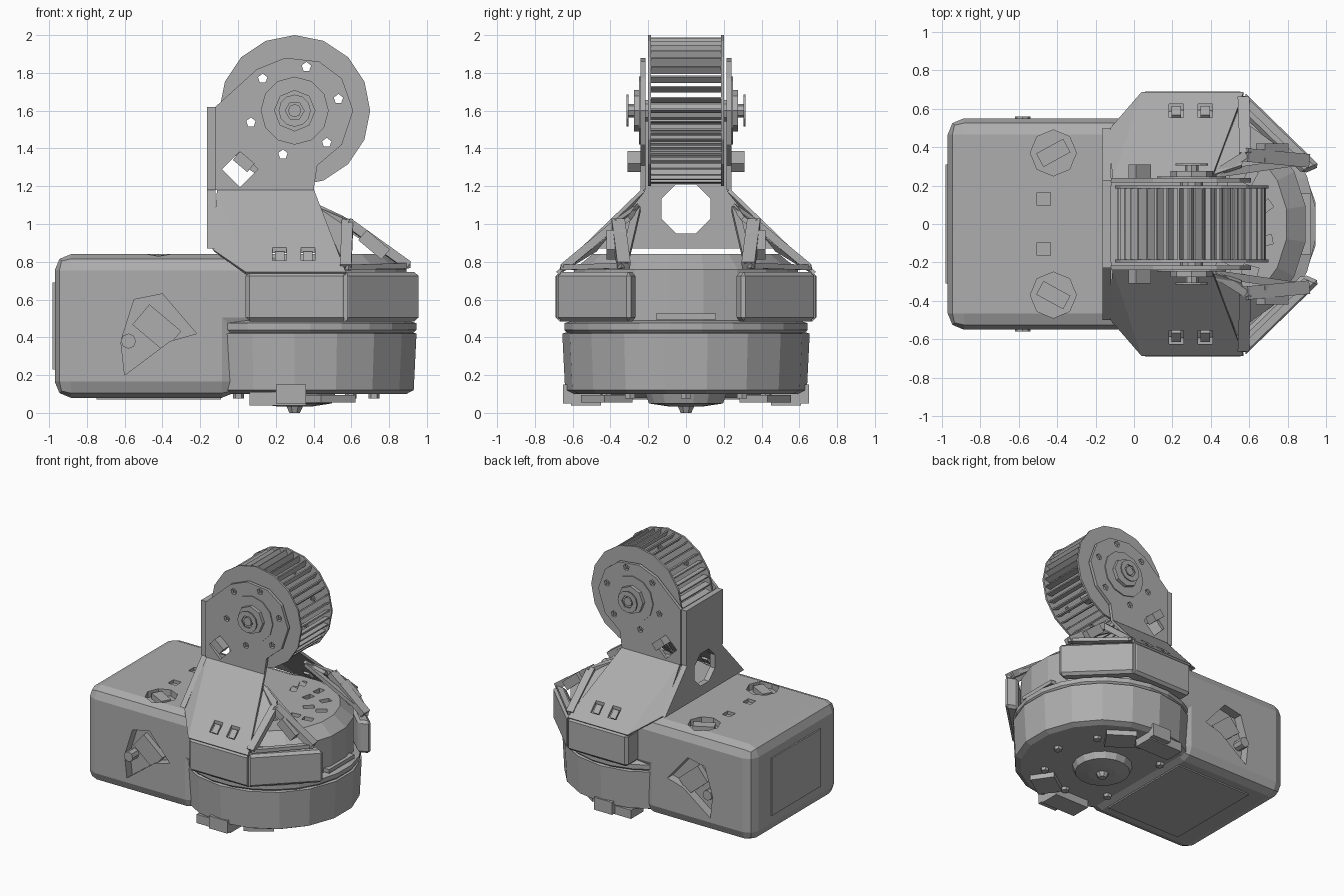
import bpy, bmesh, math
from mathutils import Vector, Matrix

old = bpy.data.objects.get("Cube")
if old:
    bpy.data.objects.remove(old, do_unlink=True)

grey = bpy.data.materials.new("plain_grey")
grey.use_nodes = True
grey.diffuse_color = (0.42, 0.42, 0.42, 1)
grey.node_tree.nodes["Principled BSDF"].inputs["Base Color"].default_value = (0.42, 0.42, 0.42, 1)

WX, WZ = 0.3, 1.6      # wheel axle
DX = 0.3               # drum axis


def finish(name, bm):
    bmesh.ops.recalc_face_normals(bm, faces=bm.faces)
    mesh = bpy.data.meshes.new(name)
    bm.to_mesh(mesh)
    bm.free()
    mesh.materials.append(grey)
    ob = bpy.data.objects.new(name, mesh)
    bpy.context.collection.objects.link(ob)
    return ob


def prism(name, pts, axis, a, b):
    """Extrude a flat outline along an axis: x uses (y,z), y uses (x,z), z uses (x,y)."""
    place = {"x": lambda p: (a, p[0], p[1]), "y": lambda p: (p[0], a, p[1]), "z": lambda p: (p[0], p[1], a)}[axis]
    bm = bmesh.new()
    face = bm.faces.new([bm.verts.new(place(p)) for p in pts])
    out = bmesh.ops.extrude_face_region(bm, geom=[face])
    step = Vector([(b - a) * (axis == k) for k in "xyz"])
    bmesh.ops.translate(bm, vec=step, verts=[v for v in out["geom"] if isinstance(v, bmesh.types.BMVert)])
    return finish(name, bm)


def circle(cx, cy, r, n, turn=0.0):
    return [(cx + r * math.cos(turn + math.tau * i / n), cy + r * math.sin(turn + math.tau * i / n)) for i in range(n)]


def box(name, centre, size, rot=None):
    bm = bmesh.new()
    bmesh.ops.create_cube(bm, size=1)
    m = Matrix.Translation(centre) @ (rot or Matrix()) @ Matrix.Diagonal((*size, 1))
    bmesh.ops.transform(bm, matrix=m, verts=bm.verts)
    return finish(name, bm)


def lathe(name, profile, cx, n):
    """Turn an (r,z) profile about the vertical line x = cx."""
    bm = bmesh.new()
    rings = [[bm.verts.new((x, y, z)) for x, y in circle(cx, 0, r, n, math.pi / n)] for r, z in profile]
    for lo, hi in zip(rings, rings[1:]):
        for i in range(n):
            j = (i + 1) % n
            bm.faces.new((lo[i], lo[j], hi[j], hi[i]))
    bm.faces.new(rings[0])
    bm.faces.new(rings[-1])
    return finish(name, bm)


def panel(name, faces, thick):
    bm = bmesh.new()
    for pts in faces:
        bm.faces.new([bm.verts.new(p) for p in pts])
    bmesh.ops.remove_doubles(bm, verts=bm.verts, dist=0.001)
    ob = finish(name, bm)
    modify(ob, "SOLIDIFY", thickness=thick, offset=0)
    return ob


def modify(ob, kind, **settings):
    mod = ob.modifiers.new(kind.title(), kind)
    for key, value in settings.items():
        setattr(mod, key, value)
    with bpy.context.temp_override(object=ob, active_object=ob):
        bpy.ops.object.modifier_apply(modifier=mod.name)
    return ob


def cut(ob, *cutters):
    for c in cutters:
        c.hide_render = True
        modify(ob, "BOOLEAN", operation="DIFFERENCE", object=c, solver="EXACT")
        bpy.data.objects.remove(c, do_unlink=True)


def mirror(ob):
    return modify(ob, "MIRROR", use_axis=(False, True, False), use_mirror_merge=False)


def join(name, parts):
    with bpy.context.temp_override(active_object=parts[0], object=parts[0], selected_editable_objects=parts):
        bpy.ops.object.join()
    parts[0].name = name
    return parts[0]


# Rear housing with side pockets and round top wells
body = prism("rear_housing", [(-0.97, 0.08), (0, 0.08), (0, 0.42), (0.35, 0.42), (0.35, 0.84), (-0.97, 0.84)],
             "y", -0.55, 0.55)
modify(body, "BEVEL", width=0.085, segments=2, limit_method="ANGLE")
pocket = [(-0.55, 0.6), (-0.4, 0.63), (-0.22, 0.42), (-0.36, 0.38), (-0.6, 0.2), (-0.62, 0.38)]
for s in (-1, 1):
    cut(body, prism("pocket_cutter", pocket, "y", s * 0.48, s * 0.7),
        prism("well_cutter", circle(-0.42, s * 0.37, 0.12, 8), "z", 0.79, 0.95),
        box("slot_cutter", (-0.47, s * 0.13, 0.84), (0.07, 0.07, 0.05)))
mirror(box("pocket_bar", (-0.43, 0.5, 0.45), (0.22, 0.05, 0.14), Matrix.Rotation(0.7, 4, "Y")))
mirror(prism("pocket_screw", circle(-0.58, 0.38, 0.04, 8), "y", 0.47, 0.56))
mirror(box("well_latch", (-0.42, 0.37, 0.81), (0.16, 0.08, 0.05), Matrix.Rotation(0.5, 4, "Z")))
box("belly_strip", (-0.42, 0, 0.085), (0.66, 0.8, 0.03))

# Perforated grille on the back end
bm = bmesh.new()
bmesh.ops.create_grid(bm, x_segments=10, y_segments=14, size=0.5)
bmesh.ops.inset_individual(bm, faces=bm.faces[:], thickness=0.018)
bmesh.ops.delete(bm, geom=[f for f in bm.faces if f.calc_area() < 0.0028 and all(len(e.link_faces) == 2 for e in f.edges)
                           and all(len(v.link_edges) == 3 for v in f.verts)], context="FACES_ONLY")
bmesh.ops.transform(bm, matrix=Matrix.Translation((-0.975, 0, 0.46)) @ Matrix.Rotation(math.pi / 2, 4, "Y")
                    @ Matrix.Diagonal((0.46, 0.62, 1, 1)), verts=bm.verts)
modify(finish("rear_grille", bm), "SOLIDIFY", thickness=0.012, offset=0)

# Base drum, gap ring and upper drum
lathe("base_drum", [(0.6, 0.1), (0.64, 0.12), (0.655, 0.42), (0.62, 0.43)], DX, 18)
lathe("gap_ring", [(0.63, 0.42), (0.65, 0.44), (0.65, 0.475), (0.6, 0.49)], DX, 24)
top = lathe("upper_drum", [(0.6, 0.46), (0.6, 0.76), (0.5, 0.84)], DX, 20)
for r, count in ((0.28, 10), (0.39, 14)):
    slots = []
    for i in range(count):
        a = math.tau * (i + 0.5) / count
        slots.append(box("vent_cutter", (DX + r * math.cos(a), r * math.sin(a), 0.84), (0.08, 0.05, 0.08),
                         Matrix.Rotation(a + 0.4, 4, "Z")))
    cut(top, join("vent_cutters", slots))
box("front_label_plate", (0.88, 0, 0.51), (0.08, 0.32, 0.03))

# Underside hub, bolts and clips
lathe("under_hub", [(0.1, 0.035), (0.2, 0.05), (0.22, 0.105)], DX, 16)
lathe("under_knob", [(0.03, 0.0), (0.05, 0.04)], DX, 8)
for i in range(8):
    a = math.tau * i / 8
    prism("under_bolt", circle(DX + 0.42 * math.cos(a), 0.42 * math.sin(a), 0.03, 6), "z", 0.075, 0.11)
mirror(box("under_clip", (0.21, 0.53, 0.075), (0.3, 0.16, 0.07)))
mirror(box("clip_tab", (0.28, 0.62, 0.1), (0.16, 0.06, 0.1)))
mirror(box("under_foot", (0.48, 0.42, 0.075), (0.22, 0.18, 0.04), Matrix.Rotation(-0.6, 4, "Z")))

# Side shields wrapping the drum
shield = prism("side_shield", [(0.04, 0.69), (0.57, 0.69), (0.97, 0.3), (0.88, 0.26), (0.55, 0.58), (0.04, 0.5)],
               "z", 0.485, 0.745)
modify(shield, "BEVEL", width=0.02, segments=1, limit_method="ANGLE")
cut(shield, box("seam_cutter", (0.57, 0.69, 0.62), (0.02, 0.05, 0.4)))
mirror(shield)

# Sloping shoulders with two slots
low, front_low, back_low = (0.04, 0.68, 0.74), (0.57, 0.68, 0.74), (-0.13, 0.48, 0.86)
neck, front_neck = (-0.11, 0.225, 1.18), (0.4, 0.225, 1.18)
shoulder = panel("shoulder", [(low, front_low, front_neck, neck), (low, neck, back_low)], 0.02)
cut(shoulder, *[box("slot_cutter", (x, 0.59, 0.83), (0.075, 0.07, 0.3)) for x in (0.22, 0.37)])
mirror(shoulder)
for x in (0.22, 0.37):
    mirror(box("slot_tab", (x, 0.58, 0.82), (0.05, 0.03, 0.07), Matrix.Rotation(0.76, 4, "X")))

# Truss struts from the neck to the shield tips
mirror(panel("strut_web", [((0.41, 0.25, 1.1), (0.57, 0.66, 0.76), (0.6, 0.5, 0.88), (0.56, 0.3, 1.03))], 0.025))
knots = [(0.42, 0.26, 1.08), (0.58, 0.36, 1.01), (0.9, 0.33, 0.78), (0.57, 0.65, 0.77)]
for i, j, w in ((0, 1, 0.04), (1, 2, 0.07), (1, 3, 0.06), (3, 2, 0.04), (0, 2, 0.04)):
    a, b = Vector(knots[i]), Vector(knots[j])
    turn = (b - a).to_track_quat("Z", "Y").to_matrix().to_4x4()
    mirror(box("strut", (a + b) / 2, (w, w * 0.7, (b - a).length), turn))
mirror(box("strut_block", (0.72, 0.37, 0.89), (0.16, 0.1, 0.07), Matrix.Rotation(0.7, 4, "Y")))

# Back plate with an octagonal opening
back = prism("back_plate", [(-0.2, 1.62), (-0.2, 1.2), (-0.5, 0.87), (0.5, 0.87), (0.2, 1.2), (0.2, 1.62)],
             "x", -0.165, -0.12)
cut(back, prism("opening_cutter", circle(0, 1.08, 0.14, 8, math.pi / 8), "x", -0.3, 0))
mirror(box("back_rail", (-0.14, 0.215, 1.4), (0.05, 0.03, 0.44)))


def bolt_holes(ob, y0, y1):
    for x, z in circle(WX, WZ, 0.24, 6, math.radians(15)):
        cut(ob, prism("hole_cutter", circle(x, z, 0.026, 5, 0.3), "y", y0, y1))


# Fork plates holding the wheel
fork = prism("fork_plate", [(-0.12, 1.18), (0.4, 1.18), (0.42, 1.31), (0.55, 1.42), (0.61, 1.6), (0.55, 1.77),
                            (0.43, 1.86), (0.25, 1.88), (0.1, 1.82), (-0.12, 1.62)], "y", 0.215, 0.24)
bolt_holes(fork, 0.1, 0.4)
cut(fork, prism("diamond_cutter", circle(0.01, 1.29, 0.095, 4), "y", 0.1, 0.4))
mirror(fork)
mirror(box("fork_knob", (0.03, 0.27, 1.33), (0.1, 0.08, 0.06), Matrix.Rotation(0.7, 4, "Y")))

# Caged wheel: side discs, blades, axle and hubs
disc = prism("wheel_disc", circle(WX, WZ, 0.4, 16, math.pi / 2), "y", 0.185, 0.2)
bolt_holes(disc, 0.1, 0.3)
mirror(disc)
blades = []
for i in range(40):
    a = math.tau * i / 40
    blades.append(box("blade", (WX + 0.365 * math.cos(a), 0, WZ + 0.365 * math.sin(a)), (0.045, 0.38, 0.01),
                      Matrix.Rotation(-a - 0.35, 4, "Y")))
join("wheel_blades", blades)
prism("axle", circle(WX, WZ, 0.06, 10), "y", -0.27, 0.27)
mirror(prism("hub_plate", circle(WX, WZ, 0.18, 12), "y", 0.235, 0.248))
mirror(prism("hub_nut", circle(WX, WZ, 0.11, 8), "y", 0.24, 0.275))
cap = prism("hub_cap", circle(WX, WZ, 0.085, 12), "y", 0.305, 0.315)
cut(cap, prism("cap_cutter", circle(WX, WZ, 0.05, 6), "y", 0.2, 0.4))
mirror(cap)
mirror(prism("axle_end", circle(WX, WZ, 0.035, 8), "y", 0.26, 0.31))
